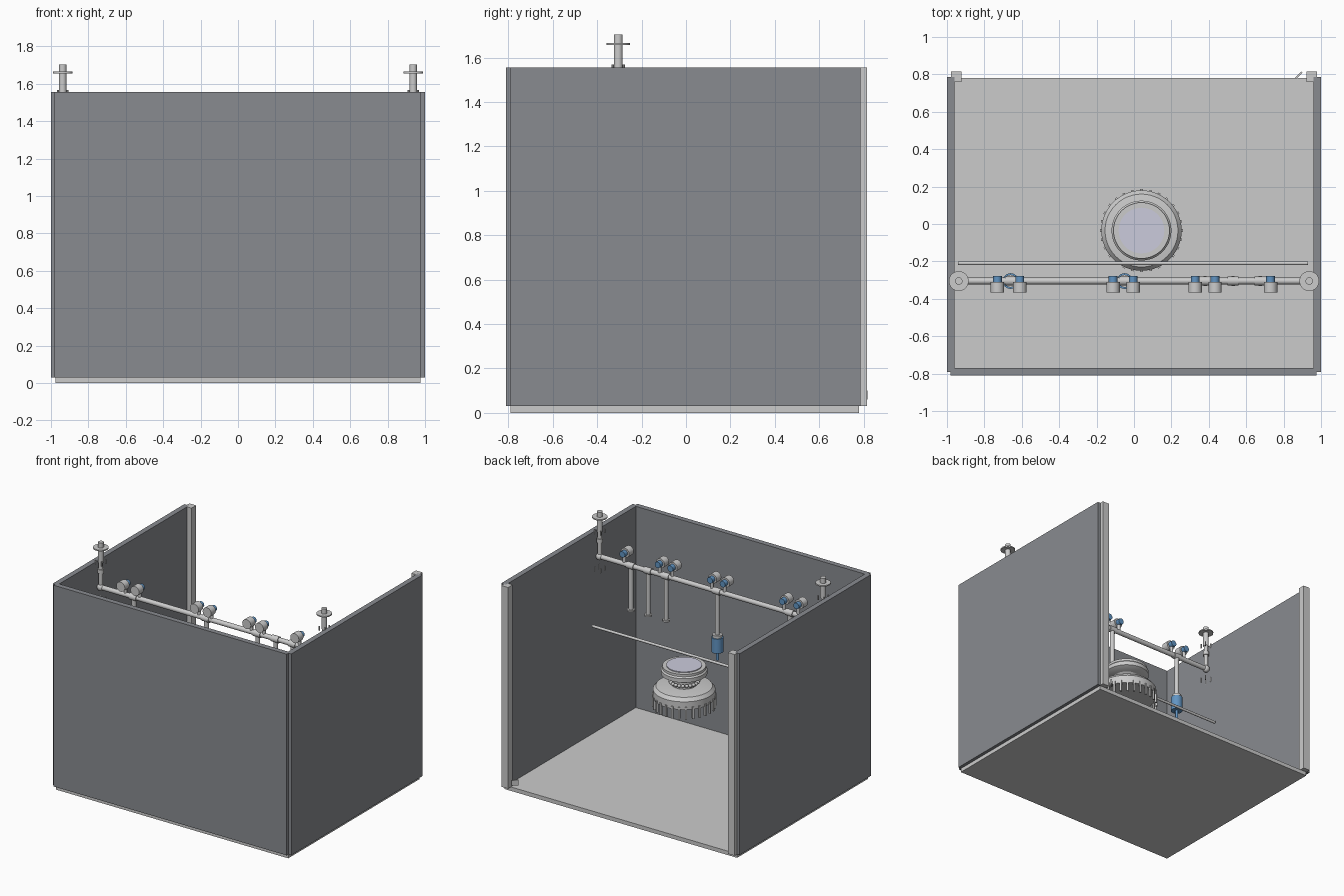
import bpy, math
from mathutils import Vector

if "Cube" in bpy.data.objects:
    bpy.data.objects.remove(bpy.data.objects["Cube"])


def material(name, color):
    m = bpy.data.materials.new(name)
    m.diffuse_color = color
    m.use_nodes = True
    m.node_tree.nodes["Principled BSDF"].inputs["Base Color"].default_value = m.diffuse_color
    return m


BLUE = material("blue", (0.12, 0.3, 0.55, 1))
DARK = material("dark_panel", (0.25, 0.26, 0.28, 1))
LAVENDER = material("lavender", (0.6, 0.6, 0.72, 1))


def finish(name, mat, smooth=False):
    o = bpy.context.object
    o.name = name
    if mat:
        o.data.materials.append(mat)
    if smooth:
        bpy.ops.object.shade_smooth_by_angle(angle=math.radians(35))
    return o


def box(name, x, y, z, mat=None):
    """Box from (min, max) pairs."""
    bpy.ops.mesh.primitive_cube_add(size=1, location=[(a + b) / 2 for a, b in (x, y, z)])
    o = finish(name, mat)
    o.scale = [b - a for a, b in (x, y, z)]
    return o


def tube(name, a, b, r, mat=None, sides=24):
    """Cylinder between two points."""
    a, b = Vector(a), Vector(b)
    bpy.ops.mesh.primitive_cylinder_add(vertices=sides, radius=r, depth=(b - a).length,
                                        location=(a + b) / 2)
    bpy.context.object.rotation_euler = (b - a).to_track_quat('Z', 'Y').to_euler()
    return finish(name, mat, True)


def ball(name, p, r, mat=None):
    bpy.ops.mesh.primitive_uv_sphere_add(segments=16, ring_count=10, radius=r, location=p)
    return finish(name, mat, True)


def lathe(name, profile, center, sides=48, mat=None):
    """Spin (radius, z) profile around a vertical axis."""
    verts, faces, n = [], [], len(profile)
    for i in range(sides):
        t = 2 * math.pi * i / sides
        verts += [(r * math.cos(t), r * math.sin(t), z) for r, z in profile]
    for i in range(sides):
        j = (i + 1) % sides
        faces += [(i * n + k, j * n + k, j * n + k + 1, i * n + k + 1) for k in range(n - 1)]
    faces.append([i * n + n - 1 for i in range(sides)])
    faces.append([i * n for i in reversed(range(sides))])
    me = bpy.data.meshes.new(name)
    me.from_pydata(verts, [], faces)
    o = bpy.data.objects.new(name, me)
    bpy.context.collection.objects.link(o)
    o.location = center
    bpy.ops.object.select_all(action='DESELECT')
    o.select_set(True)
    bpy.context.view_layer.objects.active = o
    return finish(name, mat, True)


# enclosure: floor, three walls, two rear posts
TOP = 1.556
box("floor", (-0.975, 0.975), (-0.79, 0.78), (0, 0.03))
box("front_wall", (-0.98, 0.975), (-0.81, -0.77), (0.03, TOP), DARK)
for s, side in ((-1, "left"), (1, "right")):
    box(side + "_wall", sorted((s * 0.96, s * 1.0)), (-0.79, 0.785), (0.03, TOP), DARK)
    box(side + "_rear_post", sorted((s * 0.922, s * 0.978)), (0.76, 0.815), (0.03, TOP))

# small angled latch plate near the floor
latch = box("latch_plate", (0.855, 0.905), (0.79, 0.80), (0.06, 0.10))
latch.rotation_euler.z = math.radians(45)

# header pipe with a riser at each end
PY, PZ = -0.305, 1.36
tube("header_pipe", (-0.94, PY, PZ), (0.94, PY, PZ), 0.018)
for s, side in ((-1, "left"), (1, "right")):
    x = s * 0.937
    ball(side + "_elbow", (x, PY, PZ), 0.027)
    tube(side + "_riser", (x, PY, PZ), (x, PY, 1.57), 0.016)
    tube(side + "_riser_collar", (x, PY, 1.47), (x, PY, 1.50), 0.023)
    tube(side + "_riser_top", (x, PY, 1.55), (x, PY, 1.703), 0.02)
    tube(side + "_riser_flange", (x, PY, 1.656), (x, PY, 1.665), 0.053, sides=32)
    for k in range(4):
        t = math.pi / 4 + k * math.pi / 2
        bx, by = x + 0.035 * math.cos(t), PY + 0.035 * math.sin(t)
        tube(side + "_upper_bolt", (bx, by, 1.535), (bx, by, 1.568), 0.005, sides=8)
        tube(side + "_lower_bolt", (bx, by, 1.25), (bx, by, 1.285), 0.005, sides=8)

# valves with blue knobs on the header
for x in (-0.73, -0.61, -0.112, -0.005, 0.327, 0.433, 0.73):
    tube("valve_stem", (x, PY, PZ), (x, PY, 1.44), 0.012)
    tube("valve_body", (x, -0.365, 1.44), (x, -0.31, 1.44), 0.036)
    tube("valve_knob", (x, -0.31, 1.44), (x, -0.277, 1.44), 0.023, BLUE)

# plain drop pipes with end flanges
for x in (0.38, 0.53, 0.675):
    tube("drop_tee", (x - 0.03, PY, PZ), (x + 0.03, PY, PZ), 0.024)
    tube("drop_pipe", (x, PY, 1.03), (x, PY, PZ), 0.016)
    tube("drop_flange", (x, PY, 1.02), (x, PY, 1.032), 0.027)

# drop pipes carrying blue nozzle bodies
for x in (-0.66, -0.05):
    tube("nozzle_tee", (x - 0.03, PY, PZ), (x + 0.03, PY, PZ), 0.024)
    tube("nozzle_pipe", (x, PY, 1.02), (x, PY, PZ), 0.017)
    tube("nozzle_cap", (x, PY, 1.015), (x, PY, 1.035), 0.034)
    tube("nozzle_body", (x, PY, 0.905), (x, PY, 1.015), 0.042, BLUE)
    tube("nozzle_tip", (x, PY, 0.84), (x, PY, 0.905), 0.011, BLUE)

# long cross bar
tube("cross_bar", (-0.94, -0.21, 0.87), (0.93, -0.21, 0.87), 0.01)

# round turntable head: toothed base, neck, upper plate, disc
CX, CY = 0.04, -0.035
C = (CX, CY, 0)
lathe("base_disc", [(0.17, 0.64), (0.215, 0.64), (0.215, 0.70), (0.195, 0.725), (0.12, 0.735)], C)
lathe("neck", [(0.085, 0.73), (0.085, 0.79), (0.11, 0.81)], C)
lathe("upper_plate", [(0.12, 0.80), (0.16, 0.82), (0.16, 0.85), (0.15, 0.86), (0.15, 0.878),
                      (0.125, 0.878)], C)
lathe("top_disc", [(0.122, 0.87), (0.122, 0.884)], C, mat=LAVENDER)
for k in range(28):
    t = 2 * math.pi * k / 28
    tooth = box("base_tooth", (-0.007, 0.007), (-0.007, 0.007), (0.57, 0.66))
    tooth.location.x = CX + 0.215 * math.cos(t)
    tooth.location.y = CY + 0.215 * math.sin(t)
    tooth.rotation_euler.z = t
for k in range(24):
    t = 2 * math.pi * k / 24
    ball("neck_bearing", (CX + 0.1 * math.cos(t), CY + 0.1 * math.sin(t), 0.765), 0.013)
